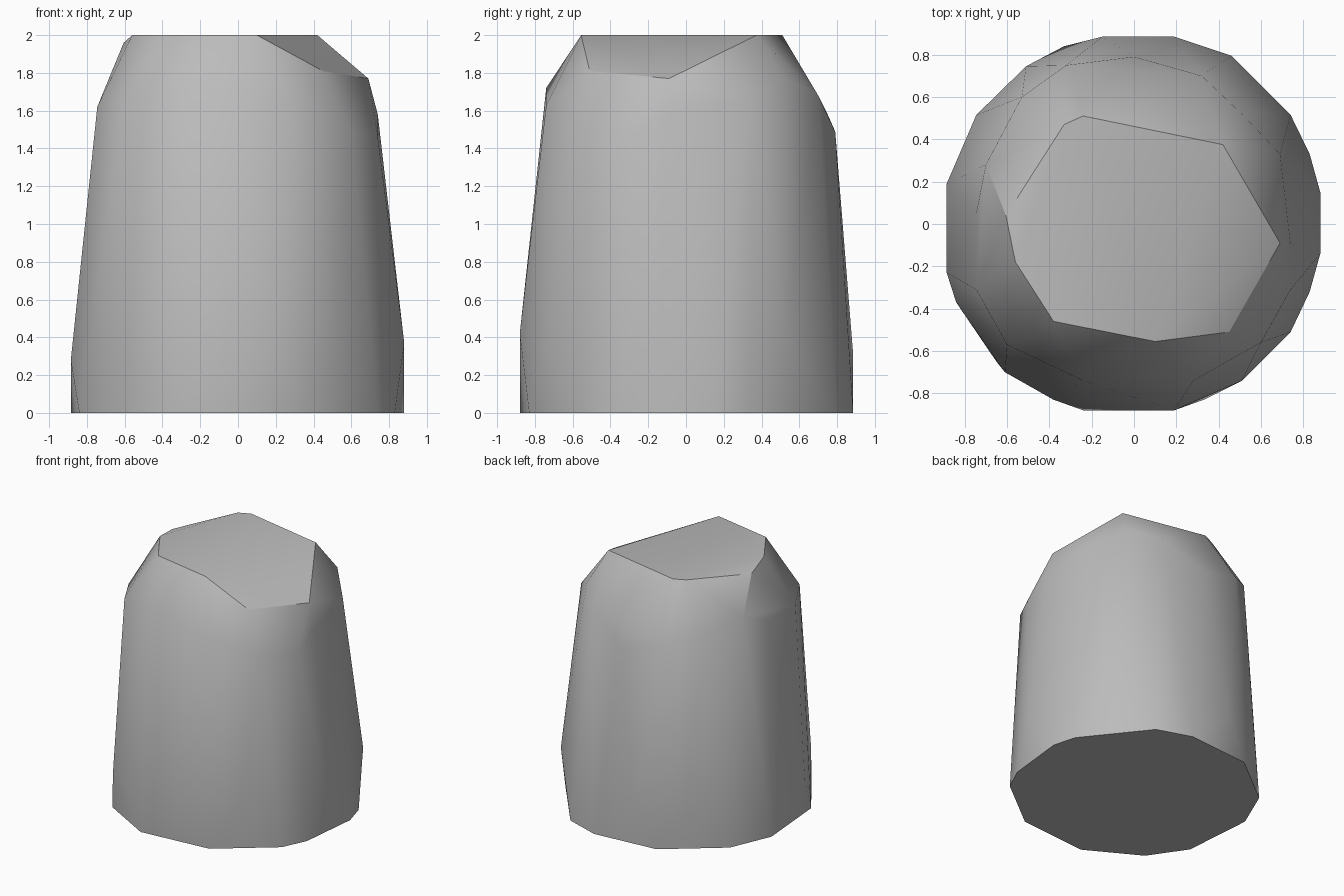
import bpy
import bmesh
import math

# Remove the default cube
cube = bpy.data.objects.get("Cube")
if cube:
    bpy.data.objects.remove(cube, do_unlink=True)


def make_material(name, colour):
    material = bpy.data.materials.new(name)
    material.use_nodes = True
    material.diffuse_color = colour
    shader = material.node_tree.nodes["Principled BSDF"]
    shader.inputs["Base Color"].default_value = colour
    return material


def add_ring(mesh, outline, height=None):
    """Add the corners of one ring; each corner may carry its own height."""
    for corner in outline:
        z = height if height is not None else corner[2]
        mesh.verts.new((corner[0], corner[1], z))


# Flat crown of the rock
top_outline = [(.42, .375), (-.24, .51), (-.33, .47), (-.56, -.18),
               (-.38, -.46), (.1, -.555)]

# Chipped shoulder: x, y, height
shoulder_outline = [
    (.69, .33, 1.65), (.51, .52, 1.77), (.32, .7, 1.68), (0, .79, 1.49),
    (-.32, .75, 1.58), (-.53, .6, 1.65), (-.7, .28, 1.73), (-.605, .04, 1.96),
    (-.745, .05, 1.62), (-.745, -.31, 1.62), (-.6, -.57, 1.64),
    (-.24, -.74, 1.72), (.28, -.74, 1.63), (.45, -.51, 1.81),
    (.6, -.56, 1.5), (.74, -.31, 1.46), (.69, -.09, 1.77), (.74, -.1, 1.58)]

# Widest belt, just above the foot
belt_outline = [
    (.74, .515, .4), (-.15, .885, .31), (-.51, .745, .3), (-.885, -.23, .28),
    (-.61, -.7, .3), (-.38, -.83, .3), (.19, -.88, .42), (.51, -.74, .35),
    (.88, -.14, .37)]

# Foot standing on the ground
foot_outline = [
    (.83, .33), (.46, .795), (.19, .885), (-.33, .84), (-.745, .515),
    (-.885, .19), (-.84, -.37), (-.65, -.65), (-.24, -.88), (.33, -.83),
    (.74, -.51), (.83, -.32), (.88, .15)]

# Wrap the rings in one faceted skin
rock_mesh = bmesh.new()
add_ring(rock_mesh, top_outline, 2)
add_ring(rock_mesh, shoulder_outline)
add_ring(rock_mesh, belt_outline)
add_ring(rock_mesh, foot_outline, 0)
bmesh.ops.convex_hull(rock_mesh, input=rock_mesh.verts[:])
loose = [vert for vert in rock_mesh.verts if not vert.link_faces]
bmesh.ops.delete(rock_mesh, geom=loose, context="VERTS")
bmesh.ops.dissolve_limit(rock_mesh, angle_limit=math.radians(1),
                         verts=rock_mesh.verts[:], edges=rock_mesh.edges[:])
bmesh.ops.recalc_face_normals(rock_mesh, faces=rock_mesh.faces[:])

mesh_data = bpy.data.meshes.new("rock_pillar")
rock_mesh.to_mesh(mesh_data)
rock_mesh.free()
mesh_data.materials.append(make_material("stone_grey", (.5, .5, .5, 1)))
rock = bpy.data.objects.new("rock_pillar", mesh_data)
bpy.context.collection.objects.link(rock)

# Soft shading with crisp chipped edges
bpy.ops.object.select_all(action="DESELECT")
rock.select_set(True)
bpy.context.view_layer.objects.active = rock
bpy.ops.object.shade_smooth_by_angle(angle=math.radians(30))
